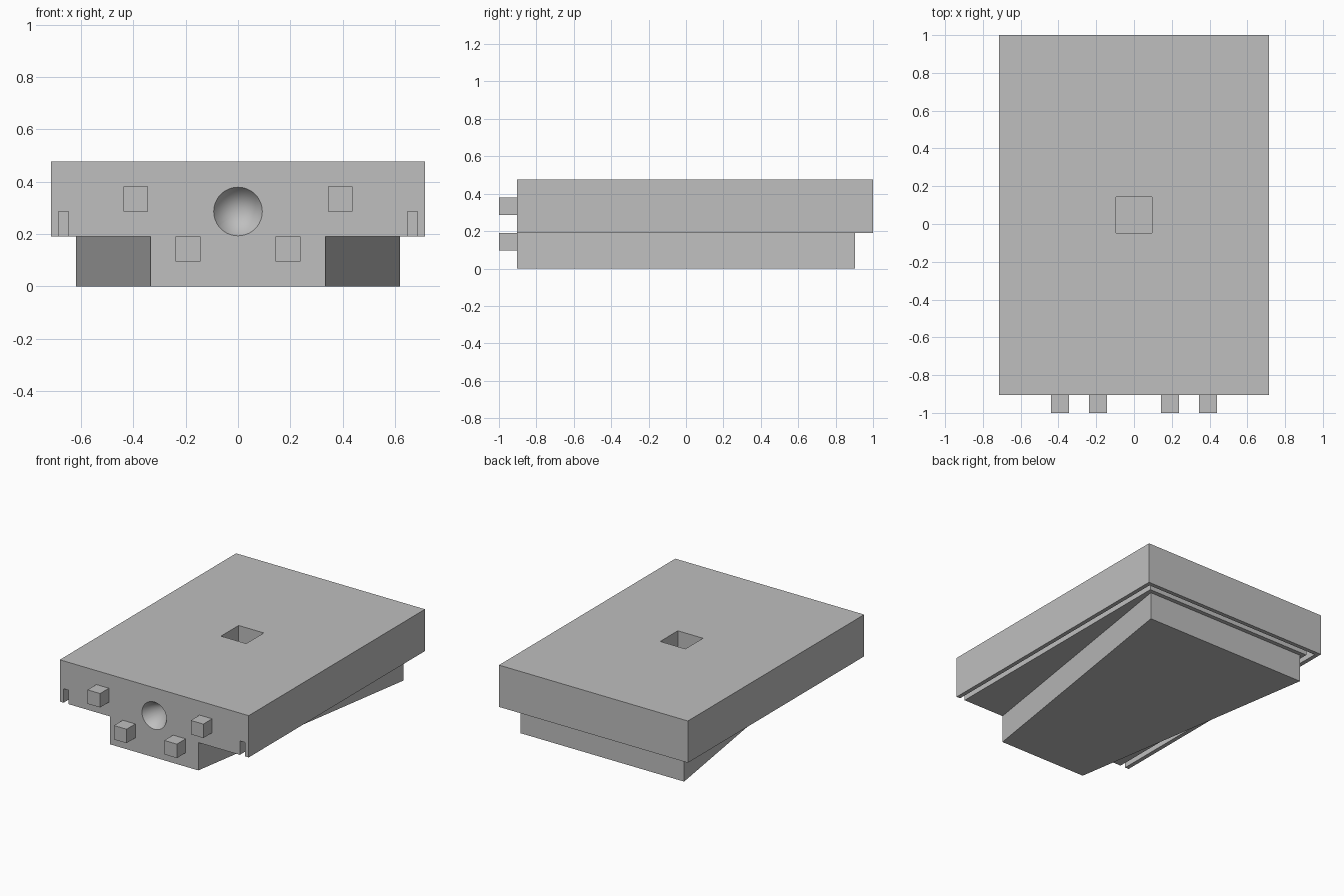
import bpy
import bmesh
from math import radians
from mathutils import Matrix

U = 2 / 21  # one module of the design

if "Cube" in bpy.data.objects:
    bpy.data.objects.remove(bpy.data.objects["Cube"], do_unlink=True)

grey = bpy.data.materials.new("plain_grey")
grey.use_nodes = True
grey.diffuse_color = (0.52, 0.52, 0.52, 1)
grey.node_tree.nodes["Principled BSDF"].inputs["Base Color"].default_value = grey.diffuse_color


def finish(name, bm):
    """Turn a bmesh in module units into a scaled grey object."""
    bmesh.ops.recalc_face_normals(bm, faces=bm.faces[:])
    bmesh.ops.scale(bm, vec=(U, U, U), verts=bm.verts[:])
    mesh = bpy.data.meshes.new(name)
    bm.to_mesh(mesh)
    bm.free()
    mesh.materials.append(grey)
    obj = bpy.data.objects.new(name, mesh)
    bpy.context.collection.objects.link(obj)
    return obj


def prism(name, outline, z0, z1):
    """Extrude a plan outline from z0 up to z1."""
    bm = bmesh.new()
    face = bm.faces.new([bm.verts.new((x, y, z0)) for x, y in outline])
    top = bmesh.ops.extrude_face_region(bm, geom=[face])["geom"]
    bmesh.ops.translate(bm, vec=(0, 0, z1 - z0),
                        verts=[v for v in top if isinstance(v, bmesh.types.BMVert)])
    return finish(name, bm)


def box(name, x0, x1, y0, y1, z0, z1):
    return prism(name, [(x0, y0), (x1, y0), (x1, y1), (x0, y1)], z0, z1)


def combine(target, tool, operation):
    """Apply a boolean and discard the tool object."""
    mod = target.modifiers.new(operation.lower(), "BOOLEAN")
    mod.operation = operation
    mod.solver = "EXACT"
    mod.object = tool
    bpy.ops.object.select_all(action="DESELECT")
    bpy.context.view_layer.objects.active = target
    target.select_set(True)
    bpy.ops.object.modifier_apply(modifier=mod.name)
    bpy.data.objects.remove(tool, do_unlink=True)


# Upper slab joined to the tapered base
body = box("body", -7.5, 7.5, -9.5, 10.5, 2, 5)
base = prism("base", [(-3.5, -9.5), (3.5, -9.5), (6.5, 9.5), (-6.5, 9.5)], 0, 2)
combine(body, base, "UNION")

# Groove under the rim, running along both sides and the back
half = [(7.2, -10), (7.2, 10.2)]
inner = [(6.8, 9.8), (6.8, -10)]
outline = half + [(-x, y) for x, y in reversed(half)]
outline += [(-x, y) for x, y in reversed(inner)] + inner
combine(body, prism("groove_cutter", outline, 1.5, 3), "DIFFERENCE")

# Square pocket in the top
combine(body, box("pocket_cutter", -1, 1, -0.5, 1.5, 3, 6), "DIFFERENCE")

# Conical dimple in the front
bm = bmesh.new()
place = Matrix.Translation((0, -9, 3)) @ Matrix.Rotation(radians(-90), 4, "X")
bmesh.ops.create_cone(bm, cap_ends=True, segments=48, radius1=1.3, radius2=0,
                      depth=2, matrix=place)
combine(body, finish("dimple_cutter", bm), "DIFFERENCE")

bpy.ops.object.shade_smooth_by_angle(angle=radians(25))

# Square pegs on the front, in mirrored pairs
for level, x, z in (("upper", 3.6, 3), ("lower", 1.5, 1)):
    box(level + "_left_peg", x, x + 1, -10.5, -9.45, z, z + 1)
    box(level + "_right_peg", -x - 1, -x, -10.5, -9.45, z, z + 1)
